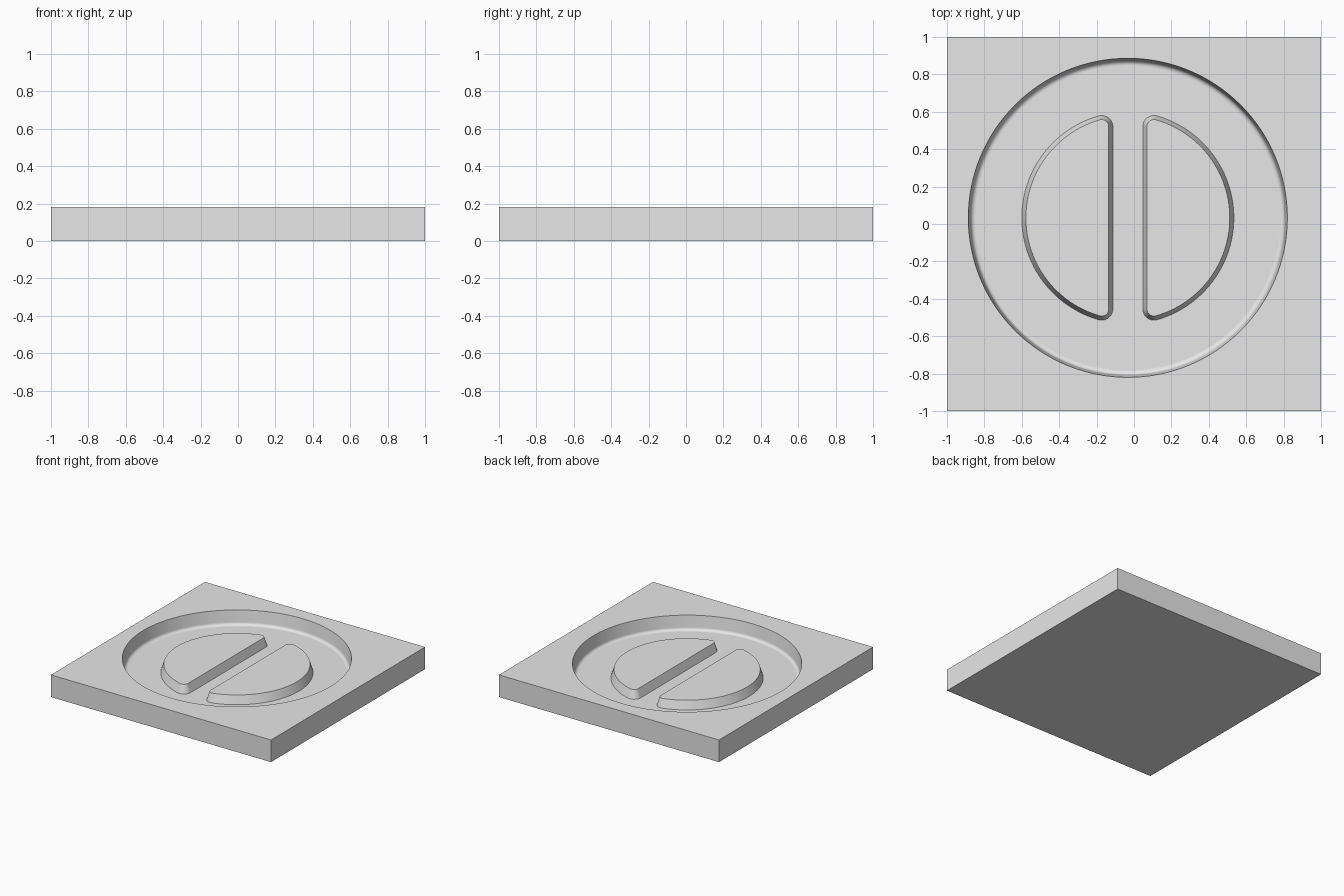
import bpy, bmesh, math

if "Cube" in bpy.data.objects:
    bpy.data.objects.remove(bpy.data.objects["Cube"])

CX, CY = -0.033, 0.033        # centre of the round recess
TOP, FLOOR, PAD_TOP = 0.182, 0.065, 0.135

grey = bpy.data.materials.new("plain_grey")
grey.diffuse_color = (0.8, 0.8, 0.8, 1)
grey.use_nodes = True
grey.node_tree.nodes["Principled BSDF"].inputs["Base Color"].default_value = grey.diffuse_color


def loft(name, rings):
    """Closed solid from a stack of matching rings, bottom to top."""
    bm = bmesh.new()
    loops = [[bm.verts.new(p) for p in ring] for ring in rings]
    n = len(loops[0])
    for a, b in zip(loops, loops[1:]):
        for i in range(n):
            j = (i + 1) % n
            bm.faces.new((a[i], a[j], b[j], b[i]))
    bm.faces.new(loops[0][::-1])
    bm.faces.new(loops[-1])
    bmesh.ops.recalc_face_normals(bm, faces=bm.faces)
    mesh = bpy.data.meshes.new(name)
    bm.to_mesh(mesh)
    bm.free()
    mesh.materials.append(grey)
    obj = bpy.data.objects.new(name, mesh)
    bpy.context.collection.objects.link(obj)
    return obj


def activate(obj):
    bpy.ops.object.select_all(action='DESELECT')
    obj.select_set(True)
    bpy.context.view_layer.objects.active = obj


def smooth(obj):
    """Smooth the curved walls, keep level faces flat."""
    activate(obj)
    bpy.ops.object.shade_smooth_by_angle(angle=math.radians(35))
    for f in obj.data.polygons:
        if abs(f.normal.z) > 0.999:
            f.use_smooth = False


def circle(r, z, n=128):
    return [(CX + r * math.cos(2 * math.pi * i / n),
             CY + r * math.sin(2 * math.pi * i / n), z) for i in range(n)]


def half_disc(side, inset, z):
    """Rounded half-disc outline; side is 1 (right) or -1 (left)."""
    flat, big, r = 0.08, 0.567, 0.06
    cx = flat + r
    cy = math.sqrt((big - r) ** 2 - cx ** 2)
    tip = math.atan2(cy, cx)
    pts = []
    for i in range(49):                                   # large arc
        a = -tip + 2 * tip * i / 48
        pts.append(((big - inset) * math.cos(a), (big - inset) * math.sin(a)))
    for i in range(1, 13):                                # upper corner
        a = tip + (math.pi - tip) * i / 12
        pts.append((cx + (r - inset) * math.cos(a), cy + (r - inset) * math.sin(a)))
    for i in range(12):                                   # lower corner
        a = math.pi + (math.pi - tip) * i / 12
        pts.append((cx + (r - inset) * math.cos(a), -cy + (r - inset) * math.sin(a)))
    return [(CX + side * x, CY + y, z) for x, y in pts]


# Square plate
square = [(-1, -1), (1, -1), (1, 1), (-1, 1)]
plate = loft("plate", [[(x, y, z) for x, y in square] for z in (0, TOP)])

# Round recess with a slightly sloped wall and a filleted floor edge
R, FIL, SLOPE = 0.853, 0.025, 0.012
profile = []
for i in range(7):
    a = math.pi / 2 * i / 6
    profile.append((R - SLOPE - FIL + FIL * math.sin(a), FLOOR + FIL - FIL * math.cos(a)))
profile += [(R, TOP), (R, TOP + 0.1)]
cutter = loft("recess_cutter", [circle(r, z) for r, z in profile])
cutter.hide_render = True
cut = plate.modifiers.new("recess", 'BOOLEAN')
cut.operation, cut.solver, cut.object = 'DIFFERENCE', 'EXACT', cutter
activate(plate)
bpy.ops.object.modifier_apply(modifier=cut.name)
bpy.data.objects.remove(cutter)
smooth(plate)

# Two raised half discs with sloped sides
for side, name in ((-1, "left_half_disc"), (1, "right_half_disc")):
    pad = loft(name, [half_disc(side, 0, FLOOR), half_disc(side, 0.022, PAD_TOP)])
    smooth(pad)
